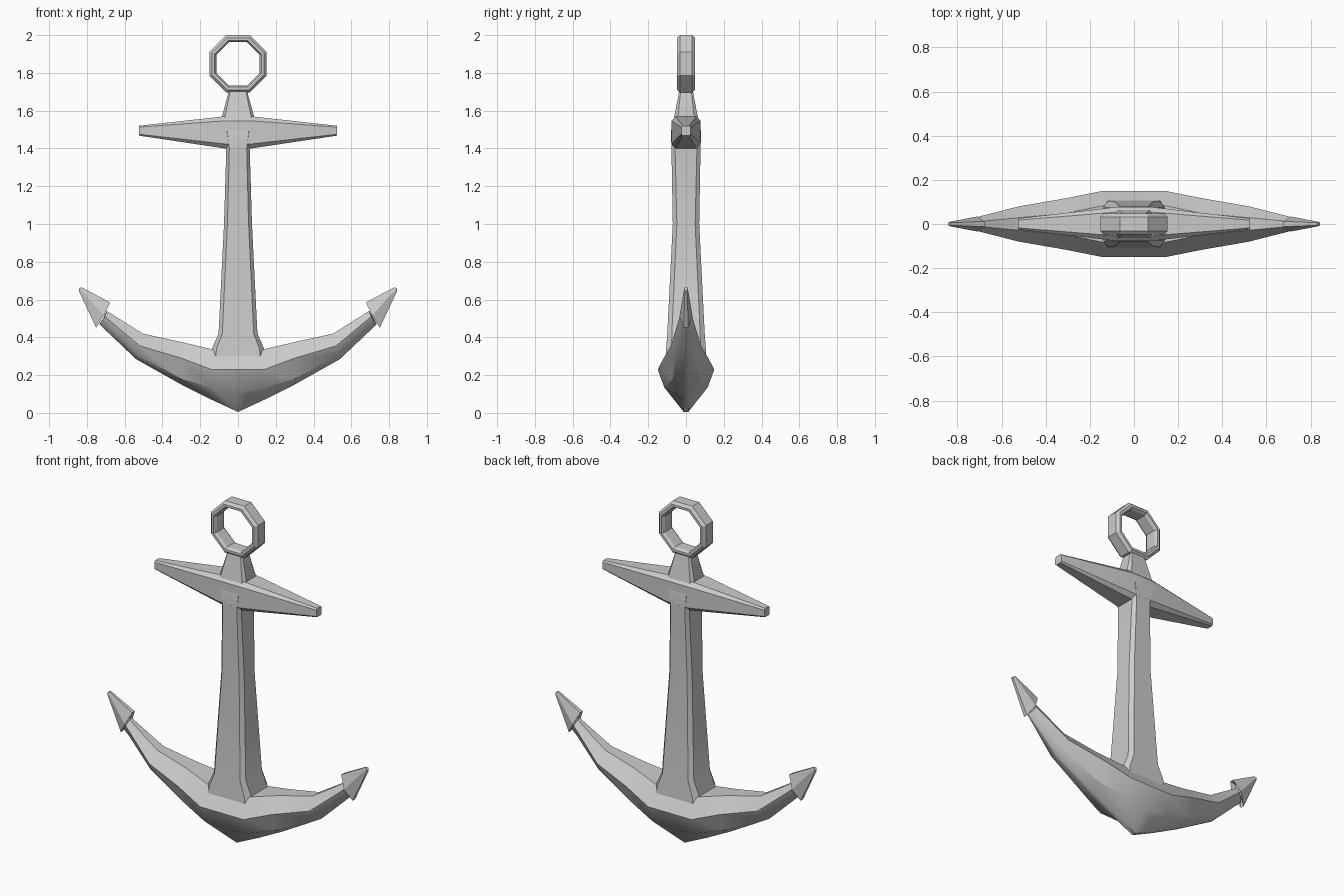
import bpy, bmesh, math
from mathutils import Vector

if "Cube" in bpy.data.objects:
    bpy.data.objects.remove(bpy.data.objects["Cube"])


def loft(name, rings, closed=False, angle=28):
    """Skin a list of equal-length point rings into one mesh object."""
    bm = bmesh.new()
    vs = [[bm.verts.new(p) for p in r] for r in rings]
    n, m = len(rings[0]), len(rings)
    for i in range(m if closed else m - 1):
        a, b = vs[i], vs[(i + 1) % m]
        for j in range(n):
            k = (j + 1) % n
            bm.faces.new((a[j], a[k], b[k], b[j]))
    if not closed:
        bm.faces.new(vs[0])
        bm.faces.new(vs[-1])
    bmesh.ops.recalc_face_normals(bm, faces=bm.faces)
    me = bpy.data.meshes.new(name)
    bm.to_mesh(me)
    bm.free()
    me.shade_smooth()
    me.set_sharp_from_angle(angle=math.radians(angle))
    ob = bpy.data.objects.new(name, me)
    bpy.context.collection.objects.link(ob)
    return ob


def chamfered(w, d, cw, cd):
    """Chamfered rectangle with half sizes w, d."""
    return [(w, -d + cd), (w, d - cd), (w - cw, d), (-w + cw, d),
            (-w, d - cd), (-w, -d + cd), (-w + cw, -d), (w - cw, -d)]


# Octagonal ring: hexagonal section (apothem, y) swept around eight corners
section = [(.152, -.032), (.138, -.048), (.124, -.048), (.115, -.032),
           (.115, .032), (.124, .048), (.138, .048), (.152, .032)]
k = 1 / math.cos(math.pi / 8)
rings = []
for i in range(8):
    a = math.pi / 8 + i * math.pi / 4
    rings.append([(r * k * math.cos(a), y, 1.848 + r * k * math.sin(a))
                  for r, y in section])
loft("ring", rings, closed=True)

# Shank: z, half width, half depth, chamfer
shank = [(1.715, .045, .034, .006), (1.57, .085, .062, .016), (1.49, .075, .08, .018),
         (1.40, .062, .077, .016), (1.0, .074, .07, .018), (.42, .103, .099, .02),
         (.34, .138, .105, .024), (.25, .145, .11, .024)]
loft("shank", [[(x, y, z) for x, y in chamfered(w, d, c, c * 1.2)]
               for z, w, d, c in shank])

# Stock: crossbar tapering to both ends; x, centre z, half height, half depth
stock = [(-.525, 1.494, .026, .025), (-.07, 1.485, .085, .078),
         (.07, 1.485, .085, .078), (.525, 1.494, .026, .025)]
loft("stock", [[(x, y, zc + z) for y, z in chamfered(d, h, d * .3, h * .28)]
               for x, zc, h, d in stock])

# Curved arms with a keel: (x, z, half depth) for top, widest, lower and keel
arm = [[(0, .33, .09), (0, .23, .15), (0, .11, .09), (0, .005, .012)],
       [(.13, .335, .085), (.14, .23, .15), (.14, .135, .115), (.14, .07, .012)],
       [(.30, .375, .05), (.30, .29, .118), (.30, .18, .07), (.30, .15, .008)],
       [(.505, .42, .03), (.52, .355, .08), (.535, .31, .05), (.54, .285, .006)],
       [(.695, .54, .012), (.705, .51, .033), (.72, .485, .024), (.735, .47, .005)]]


def arm_ring(st, s):
    return ([(s * x, -y, z) for x, z, y in st]
            + [(s * x, y, z) for x, z, y in reversed(st)])


loft("arms", [arm_ring(s, -1) for s in reversed(arm)]
     + [arm_ring(s, 1) for s in arm[1:]])

# Barbed flukes: section points as (along, across, y) in the fluke's own axis
axis, side, root = Vector((.666, 0, .746)), Vector((-.746, 0, .666)), Vector((.71, 0, .515))


def fluke_ring(barb_in, centre, barb_out, w1, w2, t, tc, s):
    half = [(barb_in, w1, t), (centre, 0, tc), (barb_out, -w2, t)]
    pts = [(u, v, -y) for u, v, y in half] + [(u, v, y) for u, v, y in reversed(half)]
    out = []
    for u, v, y in pts:
        p = root + axis * u + side * v
        out.append((s * p.x, y, p.z))
    return out


for s, label in ((-1, "left"), (1, "right")):
    loft("fluke_" + label, [
        fluke_ring(.19, .195, .186, .012, .012, .006, .009, s),
        fluke_ring(.03, .0, -.02, .071, .073, .012, .034, s),
        fluke_ring(.045, .02, .0, .04, .04, .008, .025, s)], angle=20)
